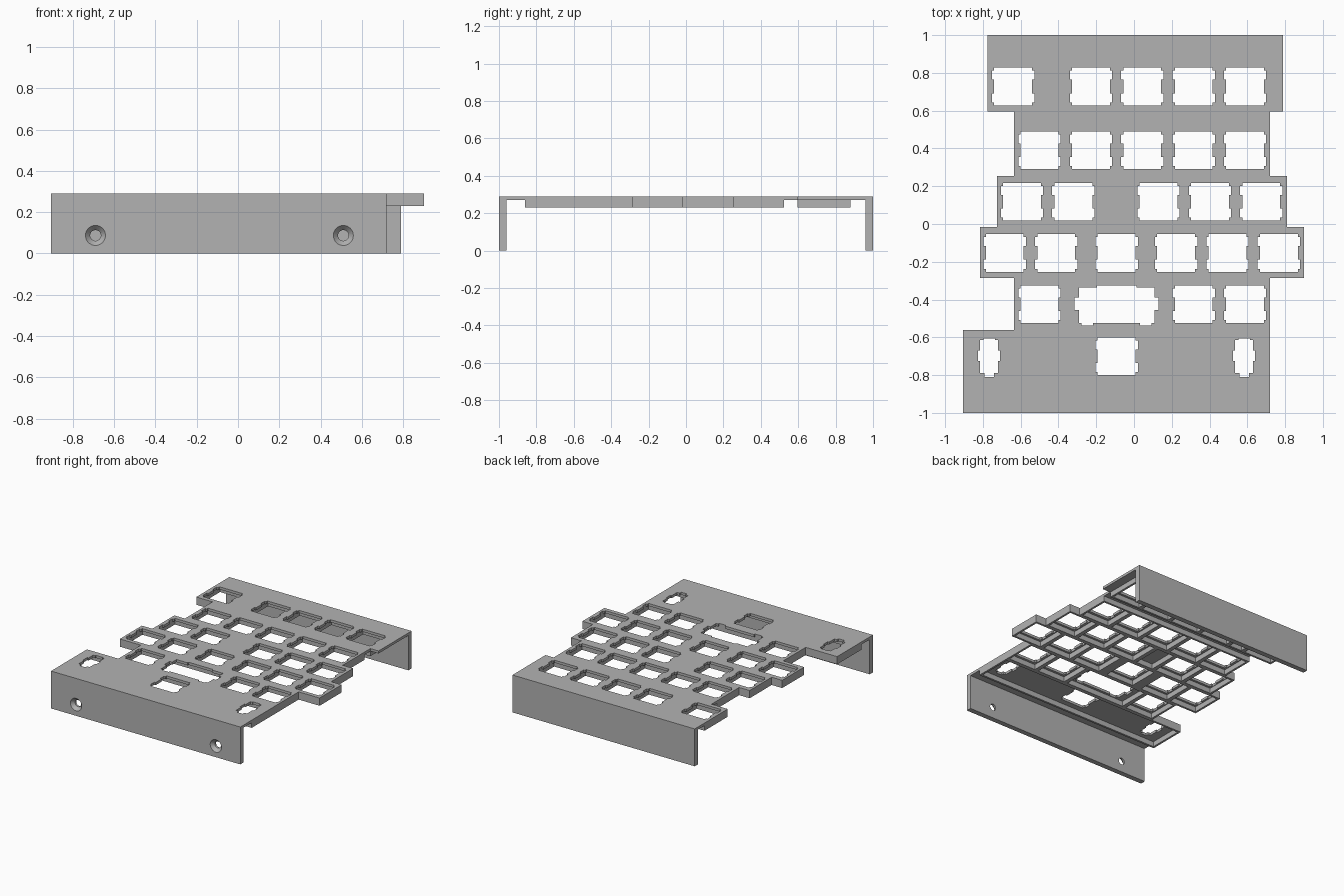
import bpy
import bmesh
from math import radians
from mathutils import Matrix

cube = bpy.data.objects.get("Cube")
if cube:
    bpy.data.objects.remove(cube)

grey = bpy.data.materials.new("plain grey")
grey.use_nodes = True
colour = (0.45, 0.45, 0.45, 1)
grey.diffuse_color = colour
grey.node_tree.nodes["Principled BSDF"].inputs["Base Color"].default_value = colour

TOP, UNDER, RIB = 0.29, 0.27, 0.23   # plate top, plate underside, rib bottom
T = 0.016                            # half a shared rib
MID = -0.092                         # centre of the long keys


def add_object(name, mesh):
    ob = bpy.data.objects.new(name, mesh)
    bpy.context.scene.collection.objects.link(ob)
    return ob


def extrude(name, loops, z0, z1):
    """Solid from an outline followed by its hole outlines."""
    curve = bpy.data.curves.new(name + "_outline", "CURVE")
    curve.dimensions = "2D"
    curve.fill_mode = "BOTH"
    curve.extrude = (z1 - z0) / 2
    for loop in loops:
        spline = curve.splines.new("POLY")
        spline.points.add(len(loop) - 1)
        for point, (x, y) in zip(spline.points, loop):
            point.co = (x, y, 0, 1)
        spline.use_cyclic_u = True
    temp = add_object(name + "_temp", curve)
    graph = bpy.context.evaluated_depsgraph_get()
    mesh = bpy.data.meshes.new_from_object(temp.evaluated_get(graph))
    bpy.data.objects.remove(temp)
    mesh.transform(Matrix.Translation((0, 0, (z0 + z1) / 2)))
    bm = bmesh.new()
    bm.from_mesh(mesh)
    bmesh.ops.remove_doubles(bm, verts=bm.verts, dist=0.0001)
    bmesh.ops.recalc_face_normals(bm, faces=bm.faces)
    for face in bm.faces:
        face.smooth = False
    bm.to_mesh(mesh)
    bm.free()
    mesh.materials.clear()
    mesh.materials.append(grey)
    return add_object(name, mesh)


def rect(x0, x1, y0, y1):
    return [(x0, y0), (x1, y0), (x1, y1), (x0, y1)]


def mirrored(half, cx, cy):
    """Close a left-hand half outline and move it into place."""
    right = [(-x, y) for x, y in reversed(half)]
    return [(cx + x, cy + y) for x, y in half + right]


def key_hole(cx, cy):
    a, w, n0, n1 = 0.1, 0.112, 0.036, 0.084
    return mirrored([(-a, a), (-a, n1), (-w, n1), (-w, n0), (-a, n0),
                     (-a, -n0), (-w, -n0), (-w, -n1), (-a, -n1), (-a, -a)], cx, cy)


def wide_hole(cx, cy):
    return mirrored([(-.105, .1), (-.105, .088), (-.2, .088), (-.2, .035),
                     (-.222, .035), (-.222, -.03), (-.2, -.03), (-.2, -.1),
                     (-.185, -.1), (-.185, -.113), (-.125, -.113), (-.125, -.1)], cx, cy)


def slot_hole(cx, cy):
    return mirrored([(-.03, .1), (-.03, .092), (-.047, .092), (-.047, .035), (-.058, .035),
                     (-.058, -.02), (-.047, -.02), (-.047, -.085),
                     (-.025, -.085), (-.025, -.105)], cx, cy)


# Key rows: plate x range, y range, key centre y, key centres x
P = 0.272
columns = [MID + P * (i + 0.5) for i in range(-1, 3)]
rows = [
    ("number", -.775, .72, .595, .88, .728, [-.64] + columns),
    ("upper", -.635, .72, .255, .525, .39, [columns[0] - P] + columns),
    ("home", -.725, .81, -.015, .255, .118, [-.593, -.321, .13, .402, .674]),
    ("lower", -.815, .9, -.285, -.015, -.153, [-.684, -.412, MID, .223, .495, .767]),
    ("wide", -.635, .72, -.56, -.285, -.425, [columns[0] - P] + columns[2:]),
]

holes = []
for name, x0, x1, y0, y1, cy, centres in rows:
    holes += [key_hole(cx, cy) for cx in centres]
    cells = [(cx - P / 2, cx + P / 2) for cx in centres]
    if name == "number":
        cells.append((-.504, columns[0] - P / 2))
    if name == "home":
        cells.append((-.185, -.006))
    if name == "wide":
        cells.append((MID - P, MID + P))
    pockets = [rect(max(a, x0) + T, min(b, x1) - T, y0 + T, y1 - T) for a, b in cells]
    extrude(name + "_row_ribs", [rect(x0, x1, y0, y1)] + pockets, RIB, UNDER)

# Rim under the bottom row
extrude("bottom_row_rim", [rect(-.905, .72, -.86, -.56),
                           rect(-.905 + T, .72 - T, -.86 + T, -.56 - T)], RIB, UNDER)

# Stepped top plate with all openings
holes += [wide_hole(MID, -.425), key_hole(MID, -.7)]
holes += [slot_hole(MID + s * .675, -.705) for s in (-1, 1)]
steps = [(-.905, .72, -1, -.56), (-.635, .72, -.56, -.285), (-.815, .9, -.285, -.015),
         (-.725, .81, -.015, .255), (-.635, .72, .255, .595), (-.775, .79, .595, 1)]
right_side = [p for _, x, y0, y1 in steps for p in ((x, y0), (x, y1))]
left_side = [p for x, _, y0, y1 in reversed(steps) for p in ((x, y1), (x, y0))]
extrude("top_plate", [right_side + left_side] + holes, UNDER, TOP)

# End walls
extrude("back_wall", [rect(-.775, .79, .96, 1)], 0, UNDER)
front = extrude("front_wall", [rect(-.905, .72, -1, -.96)], 0, UNDER)


def cut(target, name, x, r_front, r_back, y0, y1):
    """Round tapered cut along y."""
    bm = bmesh.new()
    place = Matrix.Translation((x, (y0 + y1) / 2, .087)) @ Matrix.Rotation(radians(-90), 4, "X")
    bmesh.ops.create_cone(bm, cap_ends=True, segments=32, radius1=r_front,
                          radius2=r_back, depth=y1 - y0, matrix=place)
    mesh = bpy.data.meshes.new(name)
    bm.to_mesh(mesh)
    bm.free()
    mesh.materials.append(grey)
    cutter = add_object(name, mesh)
    cutter.hide_render = True
    mod = target.modifiers.new(name, "BOOLEAN")
    mod.operation = "DIFFERENCE"
    mod.object = cutter
    bpy.context.view_layer.objects.active = target
    bpy.ops.object.modifier_apply(modifier=name)
    bpy.data.objects.remove(cutter)


# Countersunk screw holes
for x in (-.69, .51):
    cut(front, "screw_hole", x, .026, .026, -1.05, -.9)
    cut(front, "countersink", x, .0575, .026, -1.01, -.975)
